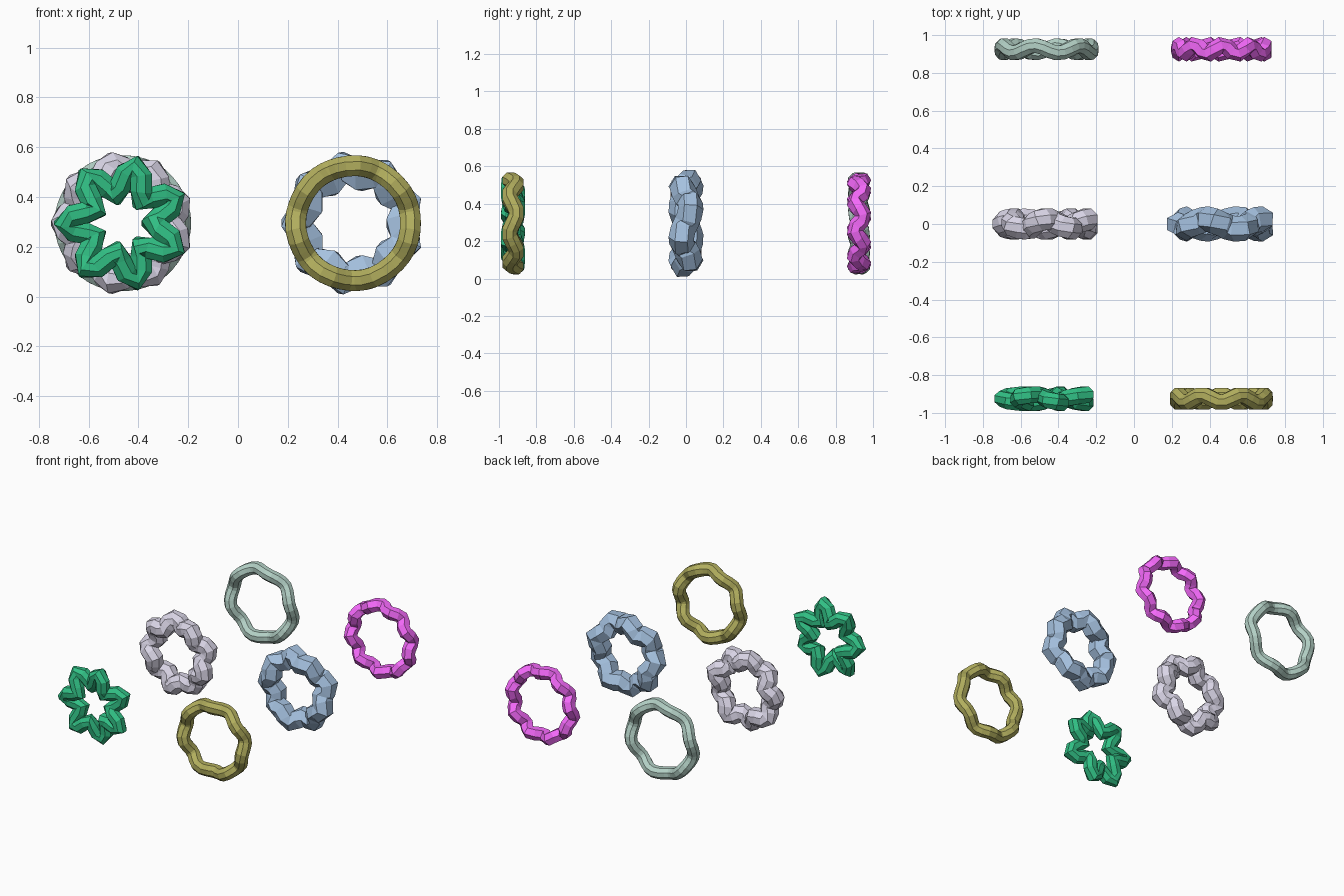
import bpy, math
from mathutils import Vector

if "Cube" in bpy.data.objects:
    bpy.data.objects.remove(bpy.data.objects["Cube"])

TAU = math.tau


def wavy_ring(name, centre, radius, lobes, radial, waves, depth, tube, sides, steps, colour):
    """Closed faceted tube: star lobes in the ring plane, waves across it."""
    def path(t):
        r = radius + radial * math.cos(lobes * (t - math.pi))
        return Vector((r * math.cos(t), depth * math.sin(waves * t), r * math.sin(t)))

    verts, faces = [], []
    for i in range(steps):
        t = TAU * i / steps + math.pi
        tangent = (path(t + 0.02) - path(t - 0.02)).normalized()
        side = tangent.cross(Vector((0, 1, 0))).normalized()
        up = side.cross(tangent)
        for j in range(sides):
            a = TAU * (j + 0.5) / sides
            verts.append(path(t) + tube * (math.cos(a) * side + math.sin(a) * up))
    for i in range(steps):
        n = (i + 1) % steps
        for j in range(sides):
            k = (j + 1) % sides
            faces.append((i * sides + j, i * sides + k, n * sides + k, n * sides + j))
    mesh = bpy.data.meshes.new(name)
    mesh.from_pydata(verts, [], faces)
    # outward normals
    volume = sum(p.center.dot(p.normal) * p.area for p in mesh.polygons)
    if volume < 0:
        mesh.flip_normals()
    ob = bpy.data.objects.new(name, mesh)
    ob.location = centre
    bpy.context.collection.objects.link(ob)
    mat = bpy.data.materials.new(name + "_colour")
    mat.diffuse_color = (*colour, 1)
    mat.use_nodes = True
    mat.node_tree.nodes["Principled BSDF"].inputs["Base Color"].default_value = mat.diffuse_color
    mesh.materials.append(mat)


X, Y, Z = 0.463, 0.925, 0.295
# front row
wavy_ring("green_star_ring", (-X, -Y, Z), 0.176, 7, 0.057, 4, 0.022, 0.047, 8, 42, (0.03, 0.52, 0.23))
wavy_ring("olive_ring", (X, -Y, Z), 0.231, 7, 0.001, 7, 0.020, 0.045, 8, 42, (0.44, 0.42, 0.11))
# middle row
wavy_ring("lavender_star_ring", (-X, 0, Z), 0.206, 9, 0.025, 5, 0.026, 0.061, 8, 54, (0.70, 0.67, 0.80))
wavy_ring("blue_star_ring", (X, 0, Z), 0.211, 9, 0.019, 4, 0.026, 0.068, 6, 36, (0.38, 0.54, 0.75))
# back row
wavy_ring("pale_teal_ring", (-X, Y, Z), 0.235, 6, 0.001, -6, 0.020, 0.042, 8, 42, (0.45, 0.63, 0.56))
wavy_ring("magenta_ring", (X + 0.004, Y, Z), 0.226, 9, 0.006, 9, 0.024, 0.044, 6, 45, (0.90, 0.14, 0.95))
